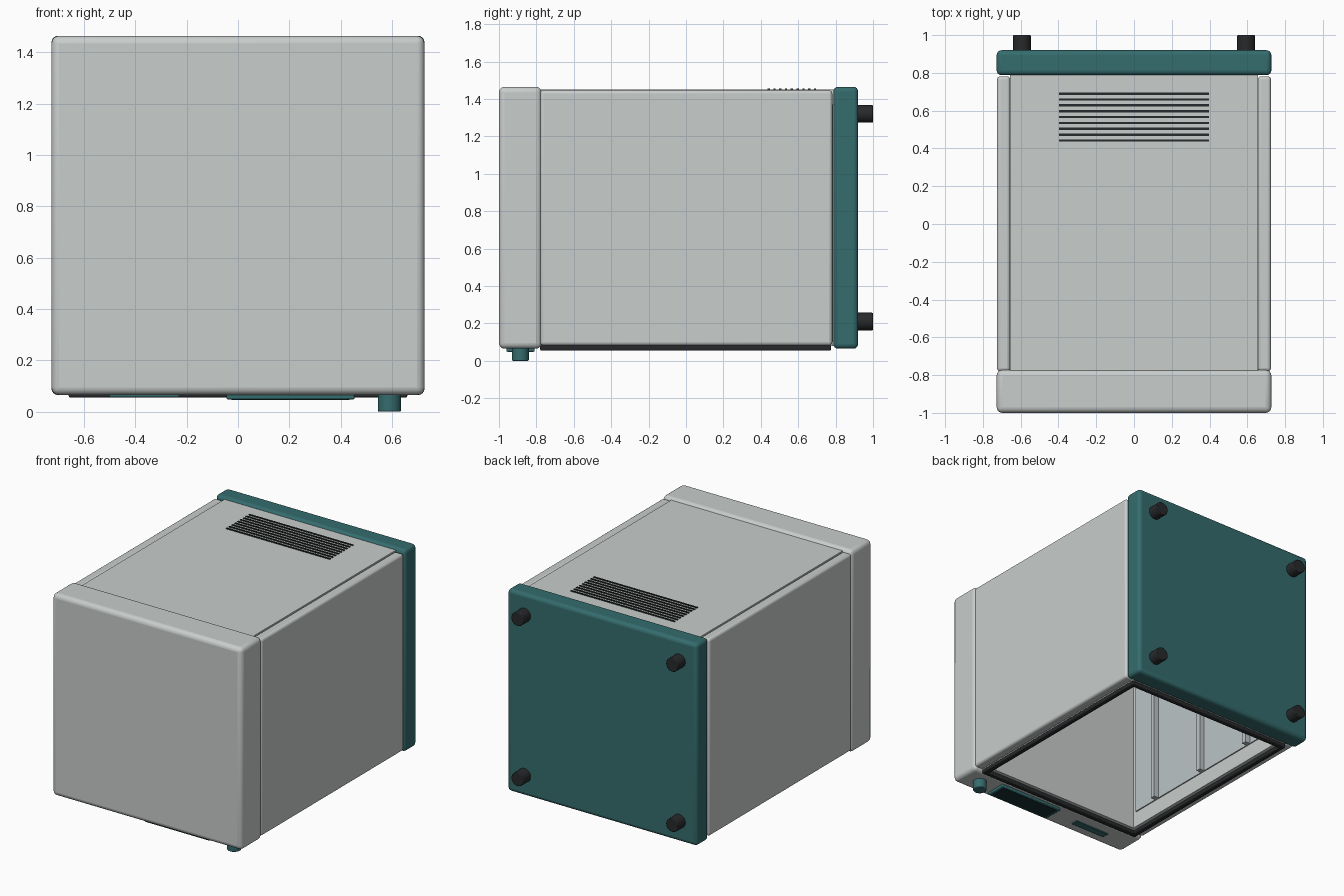
import bpy, math

if "Cube" in bpy.data.objects:
    bpy.data.objects.remove(bpy.data.objects["Cube"])

def mat(name, col):
    m = bpy.data.materials.new(name)
    m.diffuse_color = (*col, 1)
    m.use_nodes = True
    m.node_tree.nodes["Principled BSDF"].inputs["Base Color"].default_value = m.diffuse_color
    return m

TEAL = mat("teal", (0.035, 0.15, 0.155))
DARK = mat("dark_rubber", (0.02, 0.022, 0.024))
SCREEN = mat("dark_screen", (0.008, 0.03, 0.03))
STEEL = mat("steel", (0.50, 0.55, 0.57))
SHELL = mat("shell", (0.58, 0.61, 0.60))

def finish(o, name, m, bevel, seg=4):
    o.name = name
    o.data.materials.append(m)
    if bevel:
        b = o.modifiers.new("bevel", 'BEVEL')
        b.width, b.segments, b.limit_method = bevel, seg, 'ANGLE'
    bpy.ops.object.shade_smooth_by_angle(angle=math.radians(35))
    return o

def box(name, x, y, z, m=SHELL, bevel=0.0, seg=4):
    bpy.ops.mesh.primitive_cube_add(size=1, location=[sum(a) / 2 for a in (x, y, z)])
    o = bpy.context.object
    o.scale = [a[1] - a[0] for a in (x, y, z)]
    bpy.ops.object.transform_apply(location=False, rotation=False, scale=True)
    return finish(o, name, m, bevel, seg)

def cyl(name, loc, r, depth, m, rot=(0, 0, 0), bevel=0.005):
    bpy.ops.mesh.primitive_cylinder_add(vertices=32, radius=r, depth=depth, location=loc, rotation=rot)
    return finish(bpy.context.object, name, m, bevel, 2)

# Control head and base plate at the two ends
box("control_head", (-.727, .727), (-1, -.772), (.065, 1.465), SHELL, .03)
box("base_plate", (-.727, .727), (.788, .92), (.065, 1.465), TEAL, .025)

# Cabinet walls around the open chamber
for s, side in ((-1, "left"), (1, "right")):
    box(side + "_wall", sorted((s * .655, s * .725)), (-.78, .782), (.082, 1.447), SHELL, .018)
    box(side + "_liner", sorted((s * .60, s * .656)), (-.775, .785), (.08, 1.40))
    # Side steel panel with shelf rails
    box(side + "_steel_panel", sorted((s * .592, s * .602)), (-.69, .69), (.19, 1.34), STEEL)
    for i, y in enumerate((-.47, 0, .47)):
        box(f"{side}_shelf_rail_{i}", sorted((s * .555, s * .595)), (y - .017, y + .017), (.19, 1.34), STEEL)
box("back_wall", (-.657, .657), (-.78, .79), (1.37, 1.45))
box("chamber_ceiling", (-.602, .602), (-.775, -.72), (.08, 1.38))
box("chamber_floor", (-.602, .602), (.72, .788), (.08, 1.38))

# Dark gasket frame round the opening
for s, side in ((-1, "left"), (1, "right")):
    box("gasket_" + side, sorted((s * .625, s * .66)), (-.78, .775), (.055, .085), DARK, .006, 2)
box("gasket_upper", (-.64, .64), (-.78, -.745), (.055, .085), DARK, .006, 2)
box("gasket_lower", (-.64, .64), (.74, .775), (.055, .085), DARK, .006, 2)

# Vent slats on the back
for i in range(9):
    y = .442 + i * .031
    box(f"vent_slat_{i}", (-.398, .398), (y - .006, y + .006), (1.44, 1.455), DARK)

# Control panel, screen, badge plate and knob
box("control_panel", (-.045, .455), (-.96, -.81), (.048, .075), TEAL, .006, 2)
box("screen", (-.025, .435), (-.945, -.825), (.046, .06), SCREEN)
box("badge_plate", (-.50, -.23), (-.915, -.865), (.058, .075), TEAL)
cyl("knob", (.59, -.885, .035), .045, .07, TEAL)

# Feet on the base plate
for x in (-.593, .593):
    for z in (.21, 1.32):
        cyl("foot", (x, .95, z), .047, .10, DARK, (math.pi / 2, 0, 0))
